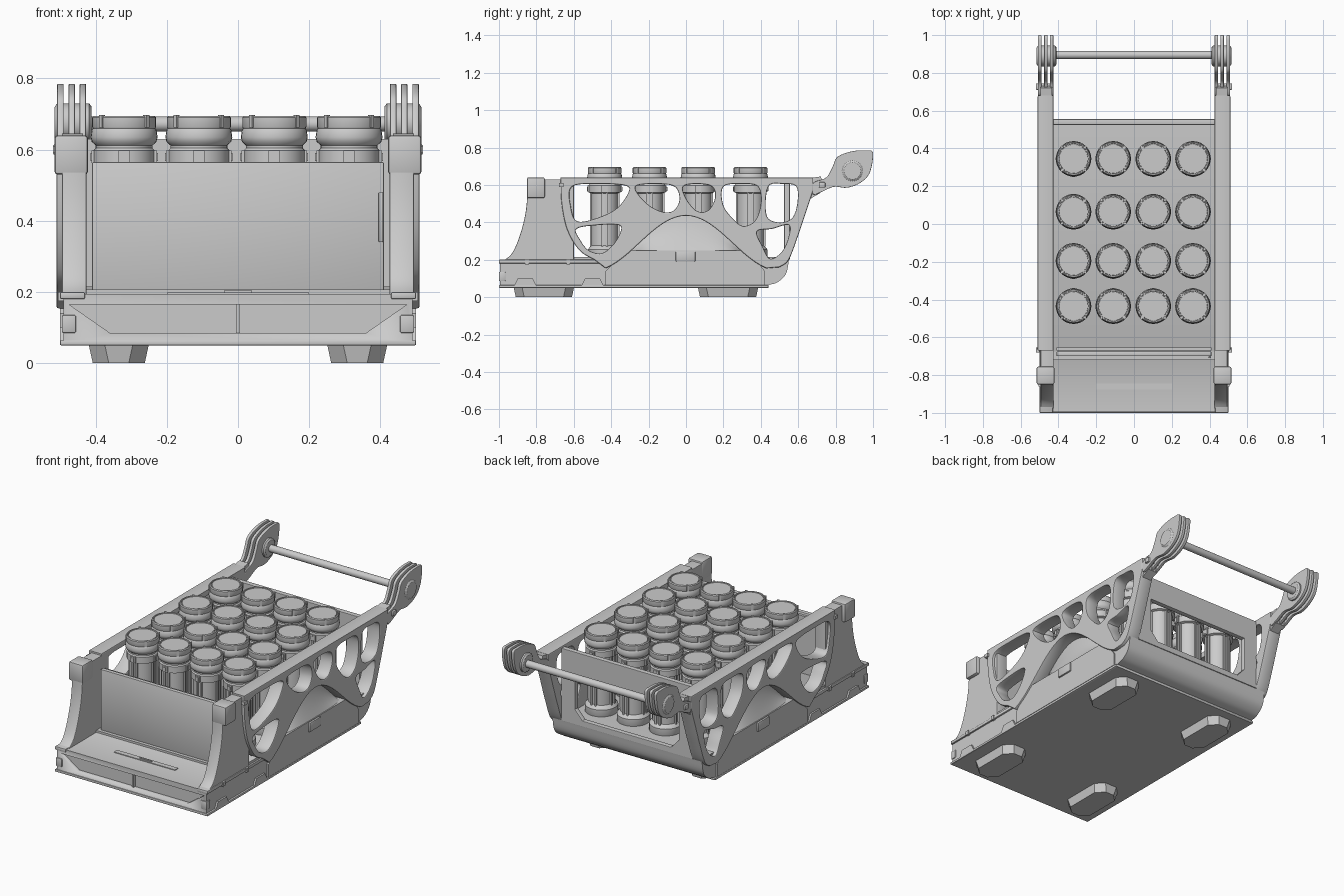
import bpy, bmesh, math
from mathutils import Vector, Matrix
from math import pi, cos, sin

if "Cube" in bpy.data.objects:
    bpy.data.objects.remove(bpy.data.objects["Cube"])

SIDE = (pi / 2, 0, pi / 2)   # drawing plane (y, z), thickness along x
FRONT = (pi / 2, 0, 0)       # drawing plane (x, z), thickness along y


def add(name, bm):
    bmesh.ops.recalc_face_normals(bm, faces=bm.faces)
    me = bpy.data.meshes.new(name)
    bm.to_mesh(me)
    bm.free()
    ob = bpy.data.objects.new(name, me)
    bpy.context.collection.objects.link(ob)
    return ob


def bm_box(bm, x0, x1, y0, y1, z0, z1, rot=0):
    m = Matrix.Translation(((x0 + x1) / 2, (y0 + y1) / 2, (z0 + z1) / 2)) @ Matrix.Diagonal((x1 - x0, y1 - y0, z1 - z0, 1))
    bmesh.ops.create_cube(bm, size=1, matrix=Matrix.Rotation(rot, 4, 'Z') @ m)


def box(name, x0, x1, y0, y1, z0, z1, bevel=0):
    bm = bmesh.new()
    bm_box(bm, min(x0, x1), max(x0, x1), y0, y1, z0, z1)
    if bevel:
        bmesh.ops.bevel(bm, geom=bm.edges[:], offset=bevel, segments=2, affect='EDGES', profile=0.5)
    return add(name, bm)


def prism(name, pts, x0, x1):
    """Extrude a (y, z) profile along x."""
    bm = bmesh.new()
    f = bm.faces.new([bm.verts.new((x0, y, z)) for y, z in pts])
    r = bmesh.ops.extrude_face_region(bm, geom=[f])
    bmesh.ops.translate(bm, vec=(x1 - x0, 0, 0), verts=[v for v in r['geom'] if isinstance(v, bmesh.types.BMVert)])
    return add(name, bm)


def smooth(pts, n=6, closed=True):
    """Catmull-Rom curve through the points."""
    out, k = [], len(pts)
    P = [Vector(p) for p in pts]
    for i in range(k if closed else k - 1):
        if closed:
            a, b, c, d = (P[(i + j) % k] for j in (-1, 0, 1, 2))
        else:
            a, b, c, d = (P[min(max(i + j, 0), k - 1)] for j in (-1, 0, 1, 2))
        for s in range(n):
            t = s / n
            out.append(tuple(0.5 * (2 * b + (c - a) * t + (2 * a - 5 * b + 4 * c - d) * t * t + (3 * b - a - 3 * c + d) * t ** 3)))
    return out if closed else out + [tuple(pts[-1])]


def plate(name, loops, loc, rot, half, bevel=0.005):
    """Flat plate: first loop is the outline, the others are holes."""
    cu = bpy.data.curves.new(name, 'CURVE')
    cu.dimensions, cu.fill_mode = '2D', 'BOTH'
    cu.extrude, cu.bevel_depth, cu.bevel_resolution, cu.offset = half - bevel, bevel, 1, -bevel
    for pts in loops:
        sp = cu.splines.new('POLY')
        sp.points.add(len(pts) - 1)
        for p, q in zip(sp.points, pts):
            p.co = (q[0], q[1], 0, 1)
        sp.use_cyclic_u = True
    ob = bpy.data.objects.new(name, cu)
    bpy.context.collection.objects.link(ob)
    ob.location, ob.rotation_euler = loc, rot
    bpy.ops.object.select_all(action='DESELECT')
    ob.select_set(True)
    bpy.context.view_layer.objects.active = ob
    bpy.ops.object.convert(target='MESH')
    return ob


def bm_lathe(bm, prof, seg=32):
    rings = [[bm.verts.new((r * cos(2 * pi * i / seg), r * sin(2 * pi * i / seg), z)) for i in range(seg)] for r, z in prof]
    for a, b in zip(rings, rings[1:]):
        for i in range(seg):
            j = (i + 1) % seg
            bm.faces.new((a[i], a[j], b[j], b[i]))
    bm.faces.new(rings[0][::-1])
    bm.faces.new(rings[-1])


def rod(name, prof, loc):
    """Turned part with its axis along x."""
    bm = bmesh.new()
    bm_lathe(bm, prof)
    ob = add(name, bm)
    ob.location, ob.rotation_euler = loc, (0, pi / 2, 0)
    return ob


# base tub with rounded rear
rear = smooth([(0.44, 0.065), (0.49, 0.08), (0.535, 0.125), (0.55, 0.2)], 5, False)
base = prism("base_tub", [(-0.995, 0.05), (0.44, 0.05)] + rear + [(0.53, 0.215), (-0.66, 0.215), (-0.70, 0.195), (-0.995, 0.195)], -0.49, 0.49)

# trapezoid recess in the nose
cut = plate("nose_cutter", [[(-0.475, 0.165), (-0.36, 0.085), (0.36, 0.085), (0.475, 0.165)]], (0, -1, 0), FRONT, 0.03, 0)
cut.hide_render = True
cut.hide_viewport = True
mod = base.modifiers.new("recess", 'BOOLEAN')
mod.object, mod.solver = cut, 'EXACT'
box("nose_rib", -0.006, 0.006, -0.985, -0.965, 0.08, 0.17)
box("bottom_flange", -0.5, 0.5, -1, 0.44, 0.05, 0.064, 0.003)
box("shelf_plate", -0.2, 0.2, -0.875, -0.845, 0.19, 0.199)
box("shelf_latch", -0.04, 0.04, -0.865, -0.855, 0.195, 0.204)

# front and rear panels of the bin
box("front_panel", -0.41, 0.41, -0.70, -0.675, 0.2, 0.565, 0.004)
box("front_panel_foot", -0.425, 0.425, -0.72, -0.655, 0.19, 0.207)
box("front_panel_lip", -0.41, 0.41, -0.67, -0.655, 0.2, 0.555)
box("front_panel_handle", 0.395, 0.408, -0.71, -0.70, 0.34, 0.48, 0.003)
window = [(-0.34, 0.49), (0.34, 0.49), (0.34, 0.29), (0.29, 0.235), (-0.29, 0.235), (-0.34, 0.29)]
plate("rear_panel", [[(-0.43, 0.2), (0.43, 0.2), (0.43, 0.63), (-0.43, 0.63)], window], (0, 0.54, 0), FRONT, 0.015, 0.003)

# profiles of the side parts, drawn in (y, z)
arch = [(y, 0.14 + 0.1475 * (1 + cos(pi * y / 0.5))) for y in [-0.43 + 0.86 * i / 28 for i in range(29)]]
outline = smooth([(-0.67, 0.64), (-0.665, 0.5), (-0.635, 0.36), (-0.57, 0.25), (-0.49, 0.2)], 6, False) + arch + \
    smooth([(0.5, 0.16), (0.55, 0.2), (0.6, 0.33), (0.64, 0.45), (0.68, 0.57)], 5, False) + [(0.68, 0.64)]
holes = [
    [(-0.61, 0.59), (-0.46, 0.605), (-0.32, 0.595), (-0.31, 0.555), (-0.37, 0.475), (-0.47, 0.425), (-0.58, 0.405), (-0.615, 0.48)],
    [(-0.585, 0.365), (-0.47, 0.385), (-0.36, 0.385), (-0.35, 0.35), (-0.39, 0.28), (-0.45, 0.235), (-0.52, 0.25), (-0.565, 0.305)],
    [(-0.27, 0.59), (-0.16, 0.605), (-0.06, 0.59), (-0.035, 0.52), (-0.07, 0.46), (-0.14, 0.46), (-0.22, 0.51)],
    [(-0.015, 0.59), (0.06, 0.605), (0.14, 0.59), (0.155, 0.53), (0.12, 0.465), (0.06, 0.46), (0.005, 0.52)],
    [(0.2, 0.59), (0.3, 0.605), (0.385, 0.59), (0.4, 0.5), (0.37, 0.41), (0.31, 0.38), (0.26, 0.41), (0.2, 0.49)],
    [(0.44, 0.59), (0.52, 0.605), (0.59, 0.59), (0.595, 0.5), (0.565, 0.42), (0.49, 0.4), (0.43, 0.44)],
    [(0.38, 0.35), (0.46, 0.365), (0.55, 0.385), (0.545, 0.31), (0.51, 0.24), (0.45, 0.205), (0.41, 0.27)],
]
column = smooth([(-0.985, 0.19), (-0.93, 0.235), (-0.885, 0.34), (-0.855, 0.47), (-0.845, 0.63)], 5, False) + [(-0.6, 0.63), (-0.6, 0.19)]
lug = smooth([(0.785, 0.70), (0.81, 0.75), (0.89, 0.78), (0.985, 0.785), (1.0, 0.75), (0.98, 0.66), (0.93, 0.61),
              (0.86, 0.585), (0.79, 0.59), (0.72, 0.56), (0.68, 0.55), (0.68, 0.61), (0.75, 0.64)], 5)
lug = [(min(y, 1.0), min(z, 0.785)) for y, z in lug]

for s, side in ((1, "right"), (-1, "left")):
    # open side frame, column and cap
    plate(side + "_side_frame", [outline] + [smooth(h) for h in holes], (s * 0.468, 0, 0), SIDE, 0.042, 0.006)
    plate(side + "_front_column", [column], (s * 0.46, 0, 0), SIDE, 0.035)
    box(side + "_column_cap", s * 0.422, s * 0.515, -0.85, -0.755, 0.53, 0.64, 0.008)
    box(side + "_frame_ear", s * 0.50, s * 0.52, -0.68, -0.655, 0.59, 0.61)

    # flared wheel-arch skin between the arch and the sill
    bm = bmesh.new()
    rows = []
    for k in range(6):
        t = k / 5
        rows.append([bm.verts.new((s * (0.435 + 0.065 * t ** 1.5), y, z + (min(z, 0.24) - z) * t)) for y, z in arch])
    for a, b in zip(rows, rows[1:]):
        for i in range(len(arch) - 1):
            bm.faces.new((a[i], a[i + 1], b[i + 1], b[i]))
    bmesh.ops.remove_doubles(bm, verts=bm.verts[:], dist=1e-5)
    add(side + "_arch_skin", bm)

    # sill under the arch, rails and small fittings
    prism(side + "_sill", [(-0.43, 0.065), (0.42, 0.065), (0.42, 0.14), (0.34, 0.25), (-0.31, 0.25), (-0.43, 0.14)], s * 0.44, s * 0.5)
    box(side + "_sill_block", s * 0.49, s * 0.51, -0.055, 0.05, 0.19, 0.245, 0.005)
    box(side + "_upper_rail", s * 0.43, s * 0.5, -1, -0.45, 0.18, 0.2, 0.004)
    for y in (-0.86, -0.5):
        prism(side + "_rail_clip", [(y - 0.06, 0.06), (y + 0.06, 0.06), (y + 0.04, 0.1), (y - 0.04, 0.1)], s * 0.485, s * 0.5)
    for y in (-0.85, -0.63):
        box(side + "_rail_stud", s * 0.485, s * 0.506, y - 0.01, y + 0.01, 0.175, 0.2)
    box(side + "_nose_bracket", s * 0.455, s * 0.495, -1, -0.965, 0.085, 0.135, 0.004)

    # rear hinge: bracket, three lugs and hub
    prism(side + "_hinge_bracket", [(0.62, 0.63), (0.72, 0.645), (0.735, 0.6), (0.715, 0.555), (0.655, 0.52), (0.62, 0.5)], s * 0.435, s * 0.495)
    box(side + "_hinge_pin", s * 0.43, s * 0.52, 0.71, 0.745, 0.585, 0.615, 0.006)
    for x in (0.436, 0.467, 0.499):
        plate(side + "_hinge_lug", [lug], (s * x, 0, 0), SIDE, 0.009, 0.003)
    rod(side + "_hinge_hub", [(0.045, -0.052), (0.055, -0.045), (0.055, 0.045), (0.045, 0.052)], (s * 0.463, 0.89, 0.675))

    # feet
    for y, end in ((-0.76, "front"), (0.225, "rear")):
        bm = bmesh.new()
        loops = []
        for z, g in ((0, 0), (0.055, 0.012)):
            a, b, c = 0.073 + g, 0.15 + g, 0.045
            pts = [(a, -b + c), (a, b - c), (a - c, b), (-a + c, b), (-a, b - c), (-a, -b + c), (-a + c, -b), (a - c, -b)]
            loops.append([bm.verts.new((s * 0.335 + px, y + py, z)) for px, py in pts])
        for i in range(8):
            bm.faces.new((loops[0][i], loops[0][(i + 1) % 8], loops[1][(i + 1) % 8], loops[1][i]))
        bm.faces.new(loops[0])
        bm.faces.new(loops[1])
        add(f"{side}_{end}_foot", bm)

# cross bar at the rear
rod("rear_cross_bar", [(0.021, -0.43), (0.021, 0.43)], (0, 0.895, 0.672))

# one canister, repeated in a 4 x 4 grid
bm = bmesh.new()
bm_lathe(bm, [(0.085, 0.2), (0.09, 0.21), (0.09, 0.255), (0.078, 0.27), (0.072, 0.275), (0.072, 0.555), (0.086, 0.56), (0.086, 0.598),
              (0.08, 0.604), (0.08, 0.612), (0.091, 0.622), (0.094, 0.635), (0.091, 0.655), (0.088, 0.66), (0.09, 0.664),
              (0.09, 0.69), (0.086, 0.695), (0.081, 0.695), (0.08, 0.688), (0.077, 0.688), (0.076, 0.692)])
for k in range(4):
    a = k * pi / 2
    bm_box(bm, 0.064, 0.079, -0.018, -0.008, 0.27, 0.56, a)
    bm_box(bm, 0.064, 0.079, 0.008, 0.018, 0.27, 0.56, a)
    bm_box(bm, 0.08, 0.092, -0.016, 0.016, 0.562, 0.597, a)
    bm_box(bm, 0.08, 0.095, -0.007, 0.007, 0.568, 0.59, a)
    bm_box(bm, 0.082, 0.094, -0.006, 0.006, 0.662, 0.697, a + pi / 4)
canister = add("canister", bm)
spots = [(x, y) for y in (-0.435, -0.195, 0.065, 0.345) for x in (-0.32, -0.11, 0.102, 0.312)]
for i, (x, y) in enumerate(spots):
    ob = canister if i == 0 else canister.copy()
    if i:
        bpy.context.collection.objects.link(ob)
    ob.location = (x, y, 0)

bpy.ops.object.select_all(action='SELECT')
bpy.context.view_layer.objects.active = canister
bpy.ops.object.shade_smooth_by_angle(angle=math.radians(35))
